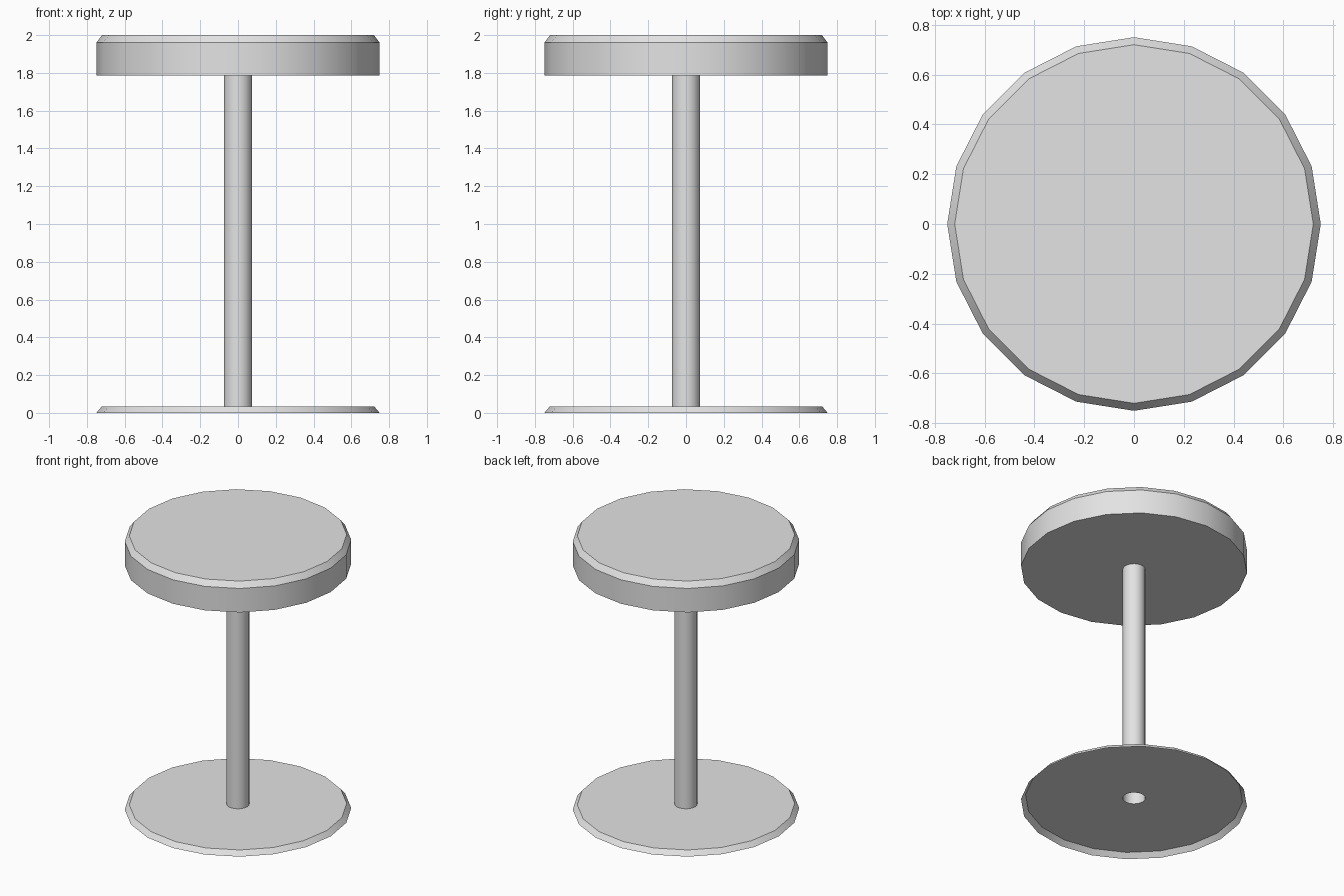
import bpy, math

cube = bpy.data.objects.get("Cube")
if cube:
    bpy.data.objects.remove(cube, do_unlink=True)

SIDES = 20
POLE_R = 0.075
RIM_R, EDGE_R = 0.75, 0.72
BASE_TOP, SEAT_BOTTOM = 0.035, 1.785

grey = bpy.data.materials.new("light_grey")
grey.use_nodes = True
color = (0.77, 0.77, 0.77, 1)
grey.diffuse_color = color
bsdf = next(n for n in grey.node_tree.nodes if n.type == 'BSDF_PRINCIPLED')
bsdf.inputs["Base Color"].default_value = color


def lathe(name, profile, capped=False):
    """Revolve (radius, height) points, listed bottom outside to top inside."""
    verts, faces = [], []
    for r, z in profile:
        for i in range(SIDES):
            a = math.tau * i / SIDES
            verts.append((r * math.cos(a), r * math.sin(a), z))
    for ring in range(len(profile) - 1):
        low, high = ring * SIDES, (ring + 1) * SIDES
        for i in range(SIDES):
            j = (i + 1) % SIDES
            faces.append((low + i, low + j, high + j, high + i))
    if capped:
        faces.append(tuple(reversed(range(SIDES))))
        faces.append(tuple(range(len(verts) - SIDES, len(verts))))
    mesh = bpy.data.meshes.new(name)
    mesh.from_pydata(verts, [], faces)
    mesh.materials.append(grey)
    obj = bpy.data.objects.new(name, mesh)
    bpy.context.collection.objects.link(obj)
    bpy.ops.object.select_all(action='DESELECT')
    obj.select_set(True)
    bpy.context.view_layer.objects.active = obj
    bpy.ops.object.shade_smooth_by_angle(angle=math.radians(30))
    return obj


# Thin foot plate, open underneath, with a hole where the pole meets it
lathe("base_plate", [(RIM_R, 0), (EDGE_R, BASE_TOP), (POLE_R, BASE_TOP)])

# Hollow pole
lathe("pole", [(POLE_R, BASE_TOP), (POLE_R, SEAT_BOTTOM)])

# Thick round seat with a bevelled upper edge
lathe("seat", [(RIM_R, SEAT_BOTTOM), (RIM_R, 1.96), (EDGE_R, 2)], capped=True)
